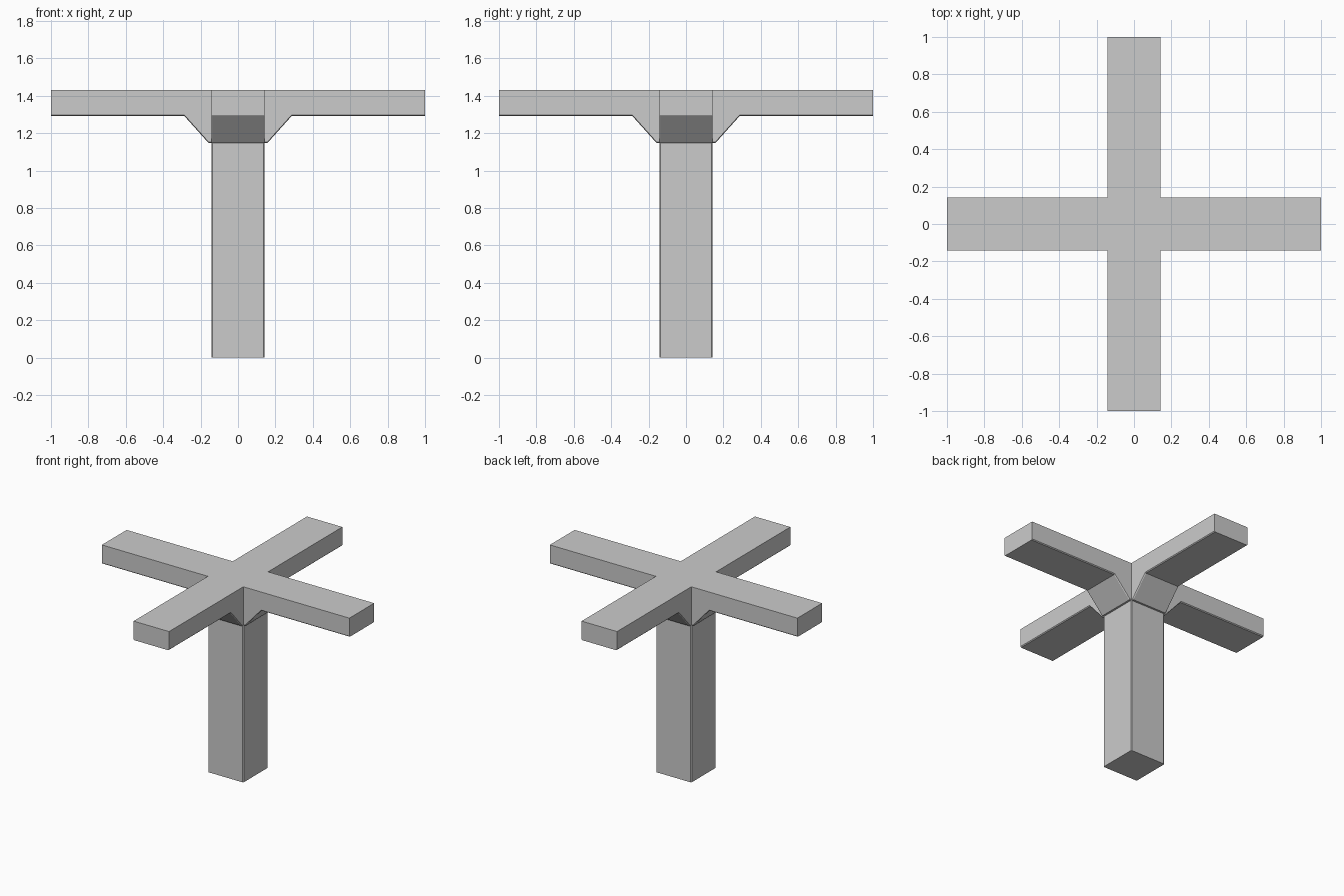
import bpy, bmesh
from math import pi
from mathutils import Matrix

if "Cube" in bpy.data.objects:
    bpy.data.objects.remove(bpy.data.objects["Cube"])

W = 0.143      # half width of post and beams
C = 0.006      # small chamfer
TOP, LOW = 1.43, 1.147
# underside of one arm: distance from centre, height
UNDERSIDE = [(W, LOW), (0.157, LOW), (0.287, 1.292), (1.0, 1.292)]


def finish(name, bm):
    bmesh.ops.remove_doubles(bm, verts=bm.verts, dist=0.0005)
    bmesh.ops.recalc_face_normals(bm, faces=bm.faces)
    mesh = bpy.data.meshes.new(name)
    bm.to_mesh(mesh)
    bm.free()
    bpy.context.collection.objects.link(bpy.data.objects.new(name, mesh))


def add_arm(bm, angle):
    rot = Matrix.Rotation(angle, 3, 'Z')

    def vert(*co):
        v = bm.verts.new(co)
        v.co = rot @ v.co
        return v

    rings = [[vert(x, y, z) for y, z in
              ((-W, TOP), (-W, b + C), (C - W, b), (W - C, b), (W, b + C), (W, TOP))]
             for x, b in UNDERSIDE]
    # sides, chamfers, underside
    for r, s in zip(rings, rings[1:]):
        for i in range(5):
            bm.faces.new((r[i], s[i], s[i + 1], r[i + 1]))
    # top in one piece, side faces merged by shared plane, end cap
    for r, s in zip(rings, rings[1:]):
        bm.faces.new((r[5], s[5], s[0], r[0]))
    bm.faces.new(rings[-1])
    # chamfered inner corner between neighbouring arms
    bm.faces.new((rings[0][4], rings[0][3], vert(W - C, W, LOW)))


# crossed beams with haunches
bm = bmesh.new()
for k in range(4):
    add_arm(bm, k * pi / 2)
bm.faces.new([bm.verts.new((x, y, TOP)) for x, y in ((-W, -W), (W, -W), (W, W), (-W, W))])
bmesh.ops.remove_doubles(bm, verts=bm.verts, dist=0.0005)
bmesh.ops.dissolve_limit(bm, angle_limit=0.01, verts=bm.verts, edges=bm.edges)
finish("crossed_beams", bm)

# post with chamfered upright edges
bm = bmesh.new()
bmesh.ops.create_cube(bm, size=1)
bmesh.ops.scale(bm, vec=(2 * W, 2 * W, LOW), verts=bm.verts)
bmesh.ops.translate(bm, vec=(0, 0, LOW / 2), verts=bm.verts)
upright = [e for e in bm.edges if abs(e.verts[0].co.z - e.verts[1].co.z) > 0.5]
bmesh.ops.bevel(bm, geom=upright, offset=C, segments=1, affect='EDGES')
finish("post", bm)
